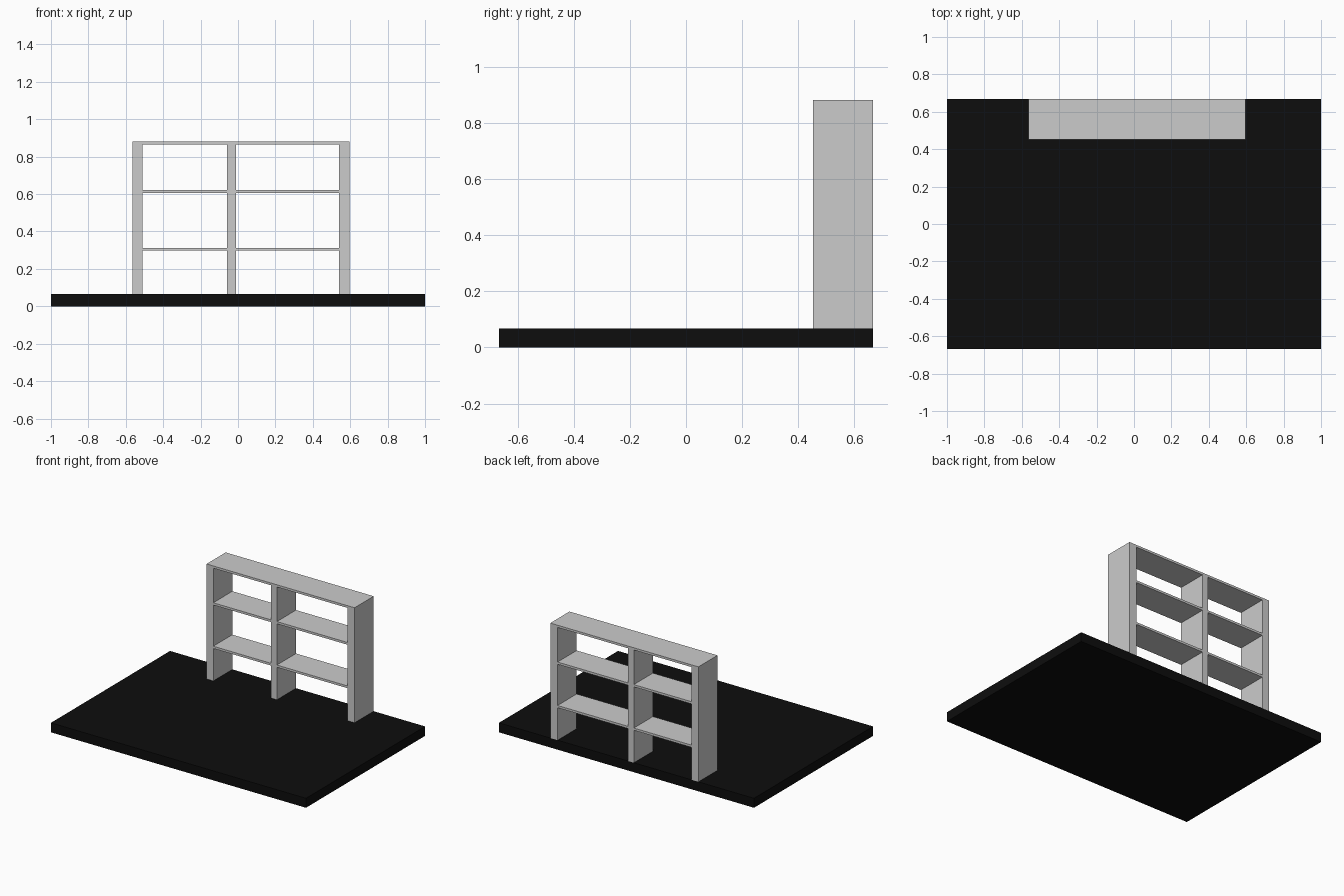
import bpy

if "Cube" in bpy.data.objects:
    bpy.data.objects.remove(bpy.data.objects["Cube"])


def box(name, x, y, z):
    """Box from (min, max) ranges on each axis."""
    bpy.ops.mesh.primitive_cube_add(size=1, location=[(a + b) / 2 for a, b in (x, y, z)])
    obj = bpy.context.object
    obj.name = name
    obj.scale = [b - a for a, b in (x, y, z)]
    bpy.ops.object.transform_apply(location=False, rotation=False, scale=True)
    return obj


# Black floor slab
BASE_TOP = 0.067
floor = box("floor_slab", (-1, 1), (-0.667, 0.667), (0, BASE_TOP))
black = bpy.data.materials.new("black")
black.diffuse_color = (0.004, 0.004, 0.004, 1)
black.use_nodes = True
black.node_tree.nodes["Principled BSDF"].inputs["Base Color"].default_value = black.diffuse_color
floor.data.materials.append(black)

# Open-backed shelf unit standing along the rear edge
DEPTH = (0.453, 0.667)
TOP_UNDER, TOP = 0.866, 0.882
posts = {
    "left_upright": (-0.564, -0.511),
    "middle_upright": (-0.058, -0.012),
    "right_upright": (0.540, 0.597),
}
for name, x in posts.items():
    box(name, x, DEPTH, (BASE_TOP, TOP_UNDER))

# Top board
box("top_board", (-0.564, 0.597), DEPTH, (TOP_UNDER, TOP))

# Shelves in each bay
bays = {"left": (-0.511, -0.058), "right": (-0.012, 0.540)}
levels = {"lower": (0.297, 0.313), "upper": (0.605, 0.621)}
for side, x in bays.items():
    for level, z in levels.items():
        box(f"{side}_{level}_shelf", x, DEPTH, z)
